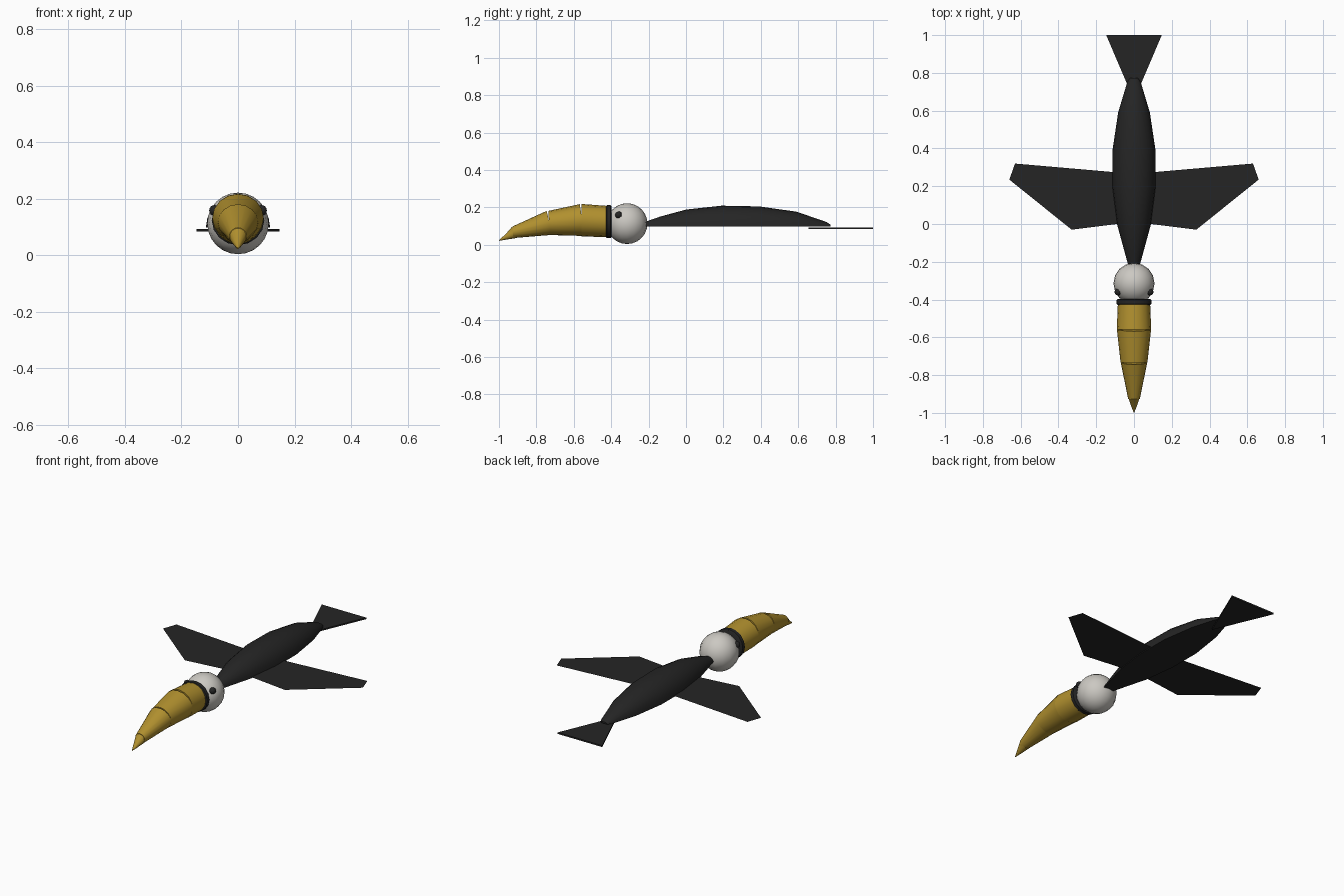
import bpy, bmesh, math

if "Cube" in bpy.data.objects:
    bpy.data.objects.remove(bpy.data.objects["Cube"])


def material(name, rgb):
    m = bpy.data.materials.new(name)
    m.diffuse_color = (*rgb, 1)
    m.use_nodes = True
    m.node_tree.nodes["Principled BSDF"].inputs["Base Color"].default_value = m.diffuse_color
    return m


BLACK = material("black", (0.018, 0.018, 0.018))
WHITE = material("off_white", (0.60, 0.58, 0.54))
GOLD = material("gold", (0.44, 0.28, 0.028))


def finish(bm, name, mat, smooth=None):
    bmesh.ops.recalc_face_normals(bm, faces=bm.faces)
    me = bpy.data.meshes.new(name)
    bm.to_mesh(me)
    bm.free()
    me.materials.append(mat)
    ob = bpy.data.objects.new(name, me)
    bpy.context.collection.objects.link(ob)
    if smooth:
        bpy.ops.object.select_all(action='DESELECT')
        bpy.context.view_layer.objects.active = ob
        ob.select_set(True)
        bpy.ops.object.shade_smooth_by_angle(angle=math.radians(smooth))
    return ob


def loft(name, mat, rings, smooth=40):
    """Skin closed rings of points and cap both ends."""
    bm = bmesh.new()
    loops = [[bm.verts.new(p) for p in ring] for ring in rings]
    n = len(loops[0])
    for a, b in zip(loops, loops[1:]):
        for i in range(n):
            j = (i + 1) % n
            bm.faces.new((a[i], a[j], b[j], b[i]))
    bm.faces.new(loops[0])
    bm.faces.new(loops[-1])
    return finish(bm, name, mat, smooth)


def oval(y, half_width, bottom, top, tilt=0.0, n=16):
    """Upright oval ring; tilt moves its top forward and its bottom back."""
    mid, h = (top + bottom) / 2, (top - bottom) / 2
    angles = [2 * math.pi * i / n for i in range(n)]
    return [(half_width * math.cos(a), y - tilt * math.sin(a), mid + h * math.sin(a))
            for a in angles]


def half_oval(y, half_width, top, base=0.098, n=10):
    """Flat-bottomed arch ring."""
    return [(half_width * math.cos(math.pi * i / n), y,
             base + (top - base) * math.sin(math.pi * i / n)) for i in range(n + 1)]


def plate(name, points, z, thickness=0.0):
    bm = bmesh.new()
    face = bm.faces.new([bm.verts.new((x, y, z)) for x, y in points])
    if thickness:
        ext = bmesh.ops.extrude_face_region(bm, geom=[face])
        for v in ext["geom"]:
            if isinstance(v, bmesh.types.BMVert):
                v.co.z += thickness
    return finish(bm, name, BLACK)


def ball(name, mat, centre, radius, seg, rings):
    bm = bmesh.new()
    bmesh.ops.create_uvsphere(bm, u_segments=seg, v_segments=rings, radius=radius)
    bmesh.ops.translate(bm, verts=bm.verts, vec=centre)
    return finish(bm, name, mat, 60)


# Body: flat-bottomed arched hull
loft("body", BLACK, [half_oval(*r) for r in (
    (-0.22, 0.030, 0.122), (-0.14, 0.052, 0.150), (0.0, 0.090, 0.188),
    (0.19, 0.114, 0.209), (0.39, 0.114, 0.205), (0.59, 0.084, 0.177),
    (0.75, 0.036, 0.122), (0.772, 0.022, 0.108))])

# Wings: single-sheet planes
for side, label in ((1, "right"), (-1, "left")):
    plate(label + "_wing", [(side * x, y) for x, y in (
        (0.0, 0.285), (0.11, 0.275), (0.63, 0.32), (0.66, 0.235),
        (0.33, -0.03), (0.09, 0.0), (0.0, 0.01))], 0.104)

# Tail fan
plate("tail", [(0.0, 0.655), (0.147, 1.0), (-0.147, 1.0)], 0.084, 0.009)

# Head and eyes
ball("head", WHITE, (0, -0.315, 0.113), 0.109, 16, 12)
for side, label in ((1, "right"), (-1, "left")):
    ball(label + "_eye", BLACK, (side * 0.084, -0.36, 0.159), 0.019, 10, 8)

# Collar between head and beak
loft("collar", BLACK, [oval(*r) for r in (
    (-0.398, 0.086, 0.041, 0.206), (-0.403, 0.093, 0.036, 0.212),
    (-0.423, 0.093, 0.036, 0.212), (-0.428, 0.086, 0.041, 0.206))])

# Beak: curved segments leaving narrow notches along the top
loft("beak_base", GOLD, [oval(*r) for r in (
    (-0.41, 0.085, 0.040, 0.207), (-0.558, 0.091, 0.045, 0.218))])
loft("beak_second", GOLD, [oval(*r) for r in (
    (-0.555, 0.091, 0.047, 0.217, 0.013), (-0.732, 0.071, 0.052, 0.181, 0.004))])
loft("beak_third", GOLD, [oval(*r) for r in (
    (-0.730, 0.071, 0.053, 0.181, 0.015), (-0.925, 0.031, 0.036, 0.098, 0.002))])
loft("beak_tip", GOLD, [oval(*r) for r in (
    (-0.918, 0.031, 0.036, 0.096, 0.012), (-0.965, 0.015, 0.027, 0.056),
    (-1.0, 0.001, 0.021, 0.025))])
